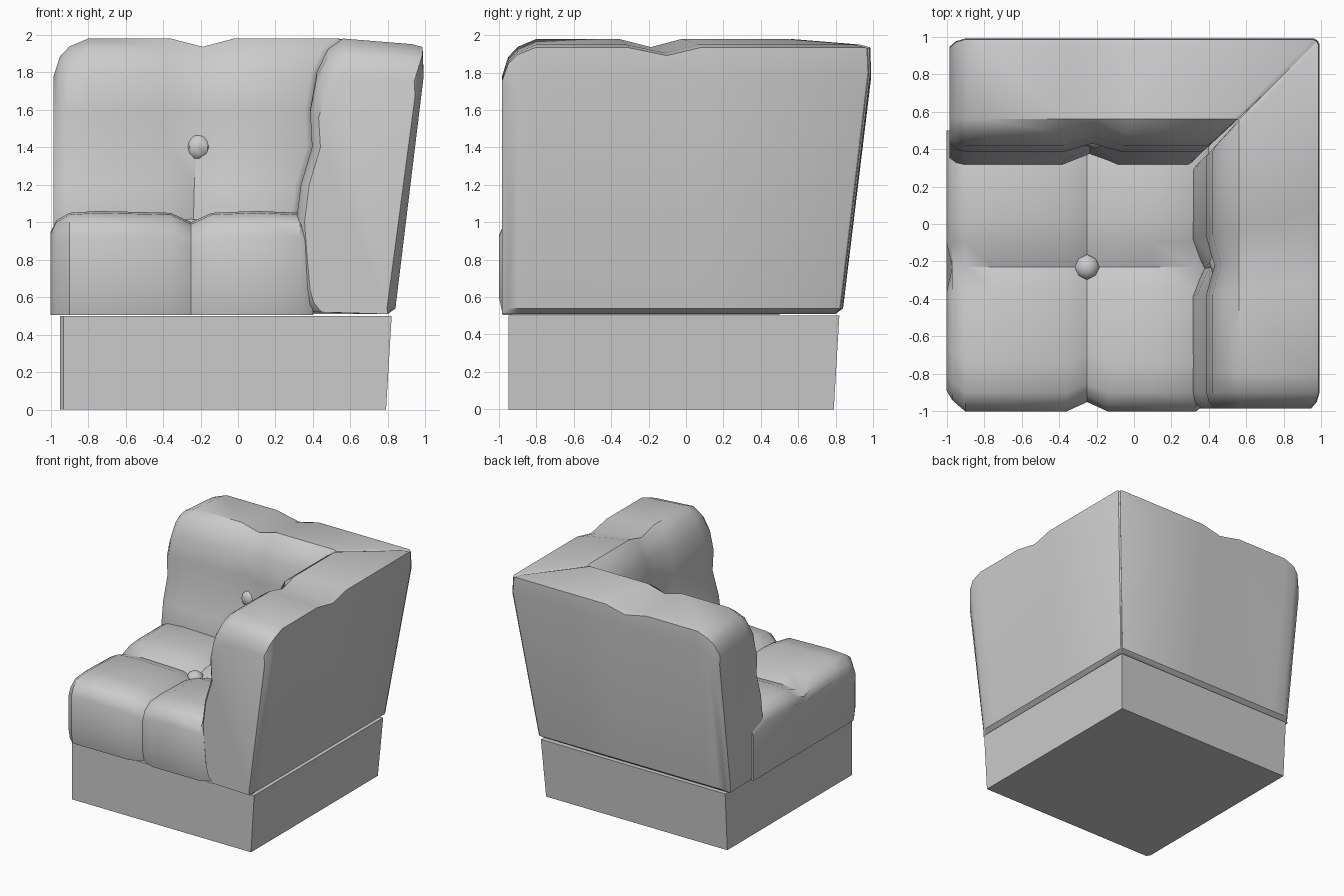
import bpy, bmesh

if "Cube" in bpy.data.objects:
    bpy.data.objects.remove(bpy.data.objects["Cube"])


def finish(name, bm):
    bmesh.ops.recalc_face_normals(bm, faces=bm.faces)
    me = bpy.data.meshes.new(name)
    bm.to_mesh(me)
    bm.free()
    ob = bpy.data.objects.new(name, me)
    bpy.context.collection.objects.link(ob)
    return ob


def smooth(ob, angle=0.65):
    bpy.ops.object.select_all(action='DESELECT')
    ob.select_set(True)
    bpy.context.view_layer.objects.active = ob
    bpy.ops.object.shade_smooth_by_angle(angle=angle)


def loft(name, rings):
    """Skin a list of closed rings and cap both ends."""
    bm = bmesh.new()
    loops = [[bm.verts.new(p) for p in ring] for ring in rings]
    n = len(loops[0])
    for a, b in zip(loops, loops[1:]):
        for i in range(n):
            j = (i + 1) % n
            bm.faces.new((a[i], a[j], b[j], b[i]))
    bm.faces.new(loops[0])
    bm.faces.new(loops[-1][::-1])
    return finish(name, bm)


# Plinth: flares out toward the back corner, small chamfer at front left
def plinth_ring(a, z):
    return [(-.95, -.92, z), (-.93, -.95, z), (a, -.95, z), (a, a, z), (-.95, a, z)]


loft("plinth", [plinth_ring(.79, 0), plinth_ring(.82, .5)])

# Seat cushion: (y, z) profile swept along x with tuft and rounded end
seat_profile = [(-.98, .505), (.5, .505), (.5, 1.0), (.35, 1.06), (.03, 1.06), (-.1, 1.05),
                (-.23, 1.0), (-.36, 1.05), (-.75, 1.06), (-.9, 1.05), (-.97, 1.0),
                (-1, .93), (-1, .6)]
# x, top drop, front pull
seat_stations = [(-1, .11, .11), (-.97, .05, .06), (-.9, .01, 0), (-.75, 0, 0), (-.36, .01, 0),
                 (-.25, .06, .05), (-.14, .01, 0), (.1, 0, 0), (.33, .01, 0), (.4, .06, .05)]
rings = []
for k, (x, drop, pull) in enumerate(seat_stations):
    rings.append([(x + (.03 if k == 0 and y == -.23 else 0),
                   y + (pull if y < -.7 else 0),
                   z - (drop if z > .9 else 0)) for y, z in seat_profile])
smooth(loft("seat_cushion", rings))

# Back cushions: (depth, z, tuft weight) profile
back_profile = [(.40, .52, 0), (.80, .51, 0), (.84, .54, 0), (.99, 1.80, 0), (.985, 1.935, 1),
                (.93, 1.95, 1), (.56, 1.98, 1), (.48, 1.925, 1), (.42, 1.8, .8),
                (.385, 1.6, .8), (.395, 1.4, 1), (.335, 1.2, 1.2), (.31, 1.0, 1.2),
                (.325, .8, 1), (.34, .64, .6), (.36, .57, 0)]
# position, slant with depth, tuft amount, end top drop, end inset
back_stations = [(-.985, 0, 0, .19, .045), (-.95, 0, 0, .09, .015), (-.9, 0, 0, .04, 0),
                 (-.8, 0, 0, 0, 0), (-.37, .1, 0, 0, 0), (-.21, .2, .055, 0, 0),
                 (-.05, .25, 0, 0, 0), (.42, 1, 0, 0, 0), (.445, 1, 0, .01, .015)]


def back_ring(station, swap):
    s0, slant, tuft, drop, inset = station
    ring = []
    for d, z, w in back_profile:
        s = s0 + slant * (d - .45)
        z2 = z - drop * max(0, (z - 1.5) / .45)
        d2 = d + (inset if d < .5 else -inset if d > .8 else 0)
        if z > 1.9:
            z2 -= tuft * w * .8
        if d < .5:
            d2 += tuft * w
        ring.append((d2, s, z2) if swap else (s, d2, z2))
    return ring


for name, swap in (("back_cushion", False), ("side_cushion", True)):
    smooth(loft(name, [back_ring(st, swap) for st in back_stations]))


# Tuft buttons: low-sided spheres
def button(name, loc, scale):
    bm = bmesh.new()
    bmesh.ops.create_uvsphere(bm, u_segments=8, v_segments=6, radius=.068)
    ob = finish(name, bm)
    ob.location, ob.scale = loc, scale
    smooth(ob)


button("seat_button", (-.25, -.23, .965), (1, 1, .8))
button("back_button", (-.21, .45, 1.4), (1, .7, 1))
button("side_button", (.45, -.21, 1.4), (.7, 1, 1))
